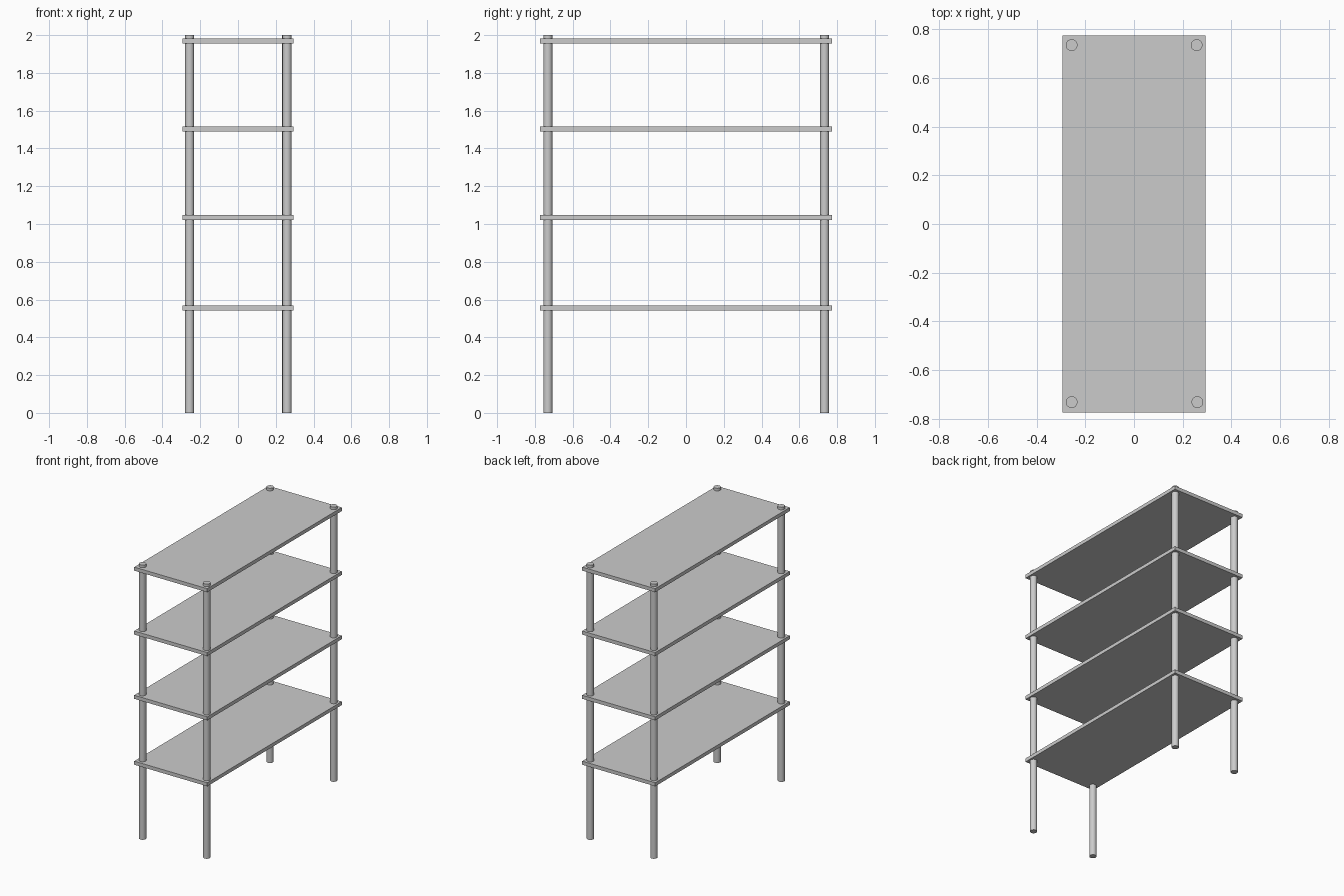
import bpy

cube = bpy.data.objects.get("Cube")
if cube:
    bpy.data.objects.remove(cube, do_unlink=True)

HALF_X, HALF_Y = 0.294, 0.774
SHELF_THICKNESS = 0.026
POST_RADIUS, POST_HEIGHT = 0.024, 2.0

grey = bpy.data.materials.new("plain_grey")
grey.use_nodes = True
colour = (0.6, 0.6, 0.6, 1)
grey.diffuse_color = colour
grey.node_tree.nodes["Principled BSDF"].inputs["Base Color"].default_value = colour


def finish(name):
    obj = bpy.context.object
    obj.name = name
    obj.data.materials.append(grey)
    return obj


# Four flat shelves
shelf_levels = {"bottom": 0.555, "lower": 1.035, "upper": 1.503, "top": 1.968}
for level, z in shelf_levels.items():
    bpy.ops.mesh.primitive_cube_add(size=1, location=(0, 0, z))
    shelf = finish(level + "_shelf")
    shelf.scale = (2 * HALF_X, 2 * HALF_Y, SHELF_THICKNESS)
    bpy.ops.object.transform_apply(location=False, rotation=False, scale=True)

# Round corner posts running through every shelf
posts = {
    "front_right": (-0.256, -0.731),
    "front_left": (0.260, -0.731),
    "back_right": (-0.256, 0.734),
    "back_left": (0.257, 0.734),
}
for corner, (x, y) in posts.items():
    bpy.ops.mesh.primitive_cylinder_add(
        vertices=32, radius=POST_RADIUS, depth=POST_HEIGHT,
        location=(x, y, POST_HEIGHT / 2))
    finish(corner + "_post")
    bpy.ops.object.shade_smooth_by_angle()
